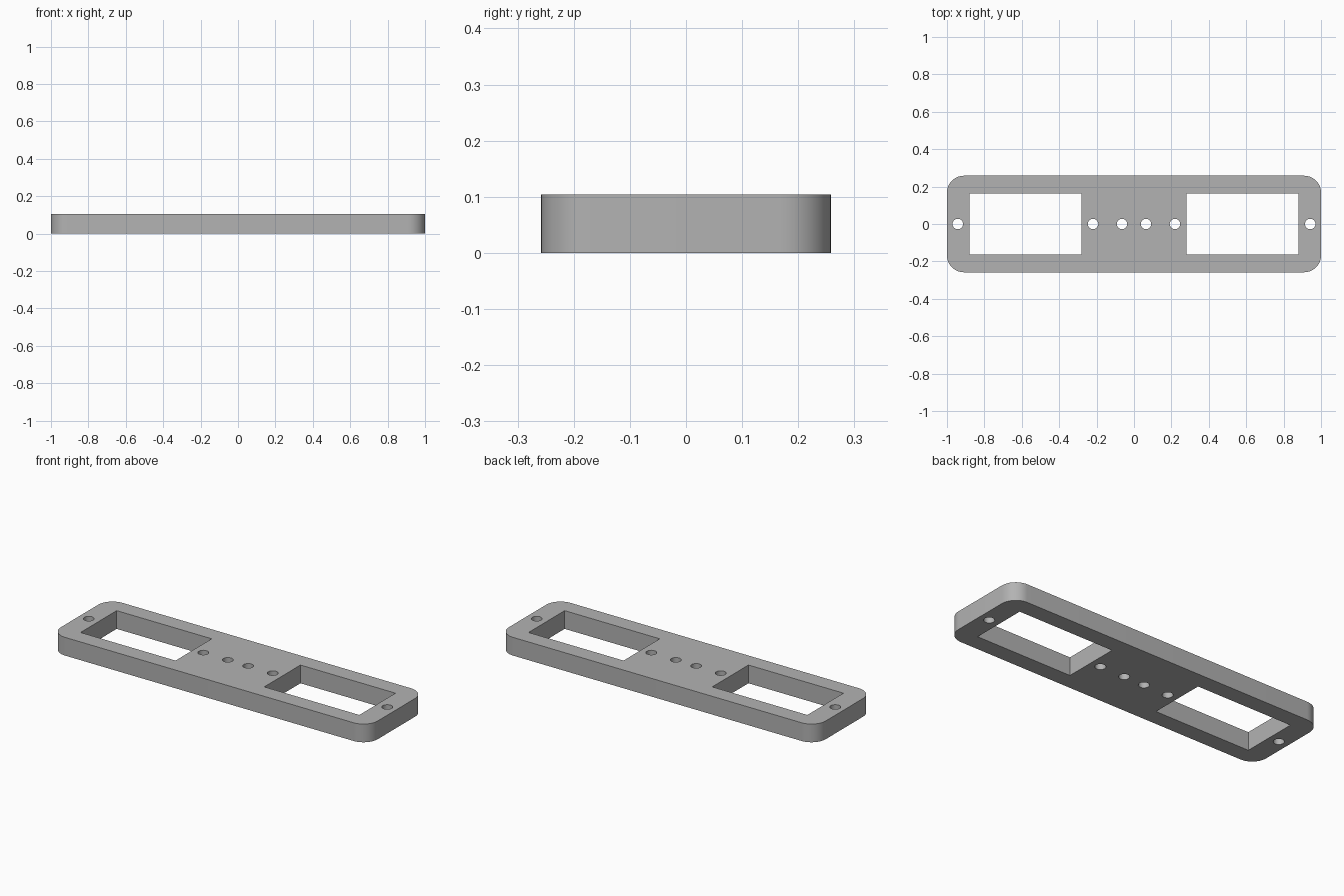
import bpy
import bmesh
from math import sin, cos, pi, radians
from mathutils import Vector

if "Cube" in bpy.data.objects:
    bpy.data.objects.remove(bpy.data.objects["Cube"])

HEIGHT = 0.104
HALF_DEPTH = 0.258
CORNER = 0.09

grey = bpy.data.materials.new("plain grey")
grey.use_nodes = True
colour = (0.45, 0.45, 0.45, 1)
grey.diffuse_color = colour
grey.node_tree.nodes["Principled BSDF"].inputs["Base Color"].default_value = colour


def prism(name, outline, bottom, top):
    """Extrude a flat outline into a solid."""
    bm = bmesh.new()
    face = bm.faces.new([bm.verts.new((x, y, bottom)) for x, y in outline])
    result = bmesh.ops.extrude_face_region(bm, geom=[face])
    moved = [v for v in result["geom"] if isinstance(v, bmesh.types.BMVert)]
    bmesh.ops.translate(bm, verts=moved, vec=Vector((0, 0, top - bottom)))
    bmesh.ops.recalc_face_normals(bm, faces=bm.faces)
    mesh = bpy.data.meshes.new(name)
    bm.to_mesh(mesh)
    bm.free()
    mesh.materials.append(grey)
    obj = bpy.data.objects.new(name, mesh)
    bpy.context.collection.objects.link(obj)
    return obj


def arc(cx, cy, radius, start, end, steps):
    angles = [start + (end - start) * i / steps for i in range(steps + 1)]
    return [(cx + radius * cos(a), cy + radius * sin(a)) for a in angles]


def rounded_rectangle(half_x, half_y, radius):
    points = []
    for i, (sx, sy) in enumerate([(1, 1), (-1, 1), (-1, -1), (1, -1)]):
        points += arc(sx * (half_x - radius), sy * (half_y - radius),
                      radius, i * pi / 2, (i + 1) * pi / 2, 12)
    return points


# Plate with rounded corners
plate = prism("mounting_plate", rounded_rectangle(1, HALF_DEPTH, CORNER), 0, HEIGHT)

# Cutters: one window and three screw holes on each side
cutters = []
for side, sign in (("left", 1), ("right", -1)):
    window = [(sign * x, y) for x, y in
              ((0.28, -0.163), (0.88, -0.163), (0.88, 0.163), (0.28, 0.163))]
    cutters.append(prism(side + "_window_cutter", window, -0.1, HEIGHT + 0.1))
    for place, x in (("inner", 0.064), ("middle", 0.219), ("outer", 0.942)):
        hole = arc(sign * x, 0, 0.028, 0, 2 * pi, 32)[:-1]
        cutters.append(prism(f"{side}_{place}_hole_cutter", hole, -0.1, HEIGHT + 0.1))

for cutter in cutters:
    cutter.hide_render = True
    cutter.hide_set(True)
    cut = plate.modifiers.new(cutter.name, "BOOLEAN")
    cut.operation = "DIFFERENCE"
    cut.solver = "EXACT"
    cut.object = cutter

# Apply the cuts, then remove the cutters
bpy.ops.object.select_all(action="DESELECT")
plate.select_set(True)
bpy.context.view_layer.objects.active = plate
for cutter in cutters:
    bpy.ops.object.modifier_apply(modifier=cutter.name)
    bpy.data.objects.remove(cutter)
bpy.ops.object.shade_smooth_by_angle(angle=radians(30))
